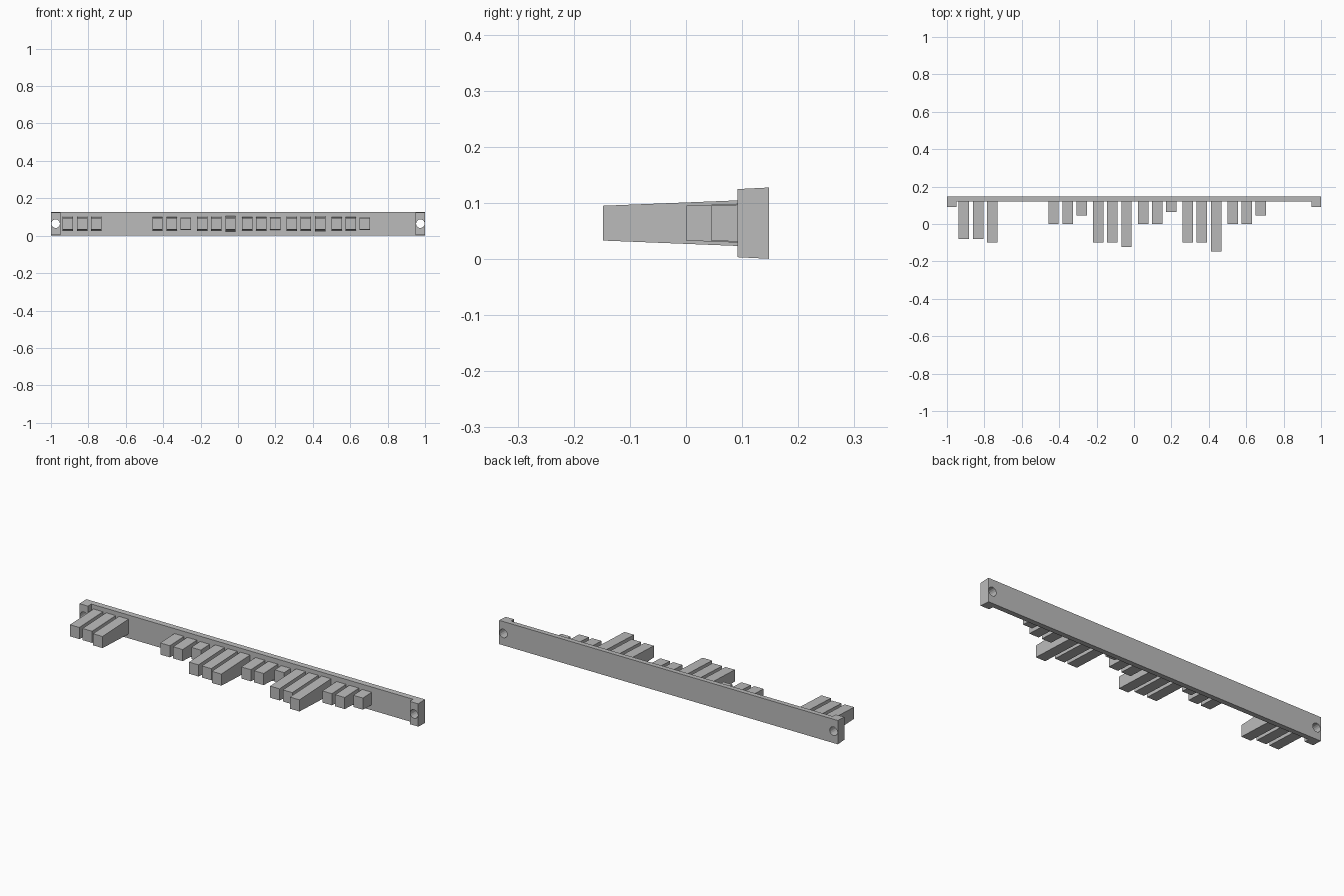
import bpy
import bmesh
import math

if "Cube" in bpy.data.objects:
    bpy.data.objects.remove(bpy.data.objects["Cube"])

BACK, FACE, BLOCK = 0.148, 0.119, 0.092
HEIGHT, MID = 0.127, 0.064

grey = bpy.data.materials.new("plain_grey")
grey.use_nodes = True
grey.diffuse_color = (0.5, 0.5, 0.5, 1)
grey.node_tree.nodes["Principled BSDF"].inputs["Base Color"].default_value = (0.5, 0.5, 0.5, 1)


def prism(name, outline, half_height):
    """Plan outline extruded vertically, with a half height that varies along y."""
    bm = bmesh.new()
    low = [bm.verts.new((x, y, MID - half_height(y))) for x, y in outline]
    high = [bm.verts.new((x, y, MID + half_height(y))) for x, y in outline]
    bm.faces.new(low[::-1])
    bm.faces.new(high)
    n = len(outline)
    for i in range(n):
        j = (i + 1) % n
        bm.faces.new((low[i], low[j], high[j], high[i]))
    bmesh.ops.recalc_face_normals(bm, faces=bm.faces)
    mesh = bpy.data.meshes.new(name)
    bm.to_mesh(mesh)
    bm.free()
    mesh.materials.append(grey)
    obj = bpy.data.objects.new(name, mesh)
    bpy.context.collection.objects.link(obj)
    return obj


# Back rail with a raised mounting block at each end
half = [(1, BACK), (1, BLOCK), (0.95, BLOCK), (0.95, FACE)]
outline = half + [(-x, y) for x, y in reversed(half)]
rail = prism("rail", outline[::-1], lambda y: HEIGHT / 2 - 0.05 * (BACK - y))

# Round screw holes through both blocks
for side, label in ((-1, "right"), (1, "left")):
    bpy.ops.mesh.primitive_cylinder_add(vertices=16, radius=0.023, depth=0.3,
                                        location=(side * 0.975, 0.12, MID),
                                        rotation=(math.pi / 2, 0, 0))
    cutter = bpy.context.object
    cutter.name = label + "_hole_cutter"
    cutter.data.materials.append(grey)
    cut = rail.modifiers.new(label + "_hole", "BOOLEAN")
    cut.object = cutter
    cut.operation = "DIFFERENCE"
    cut.solver = "EXACT"
    bpy.context.view_layer.objects.active = rail
    bpy.ops.object.modifier_apply(modifier=cut.name)
    bpy.data.objects.remove(cutter)

# Teeth in groups of three: slot number and the y of each tip
groups = {
    0: (-0.08, -0.08, -0.1),
    2: (0, 0, 0.045),
    3: (-0.1, -0.1, -0.123),
    4: (0, 0, 0.065),
    5: (-0.1, -0.1, -0.148),
    6: (0, 0, 0.045),
}
for slot, tips in groups.items():
    for i, tip in enumerate(tips):
        x = -0.909 + 0.2393 * slot + 0.0755 * i
        base = FACE + 0.005
        prism(f"tooth_{slot}_{i}",
              [(x - 0.028, tip), (x + 0.028, tip), (x + 0.028, base), (x - 0.028, base)],
              lambda y, t=tip: 0.031 + 0.04 * (y - t))
